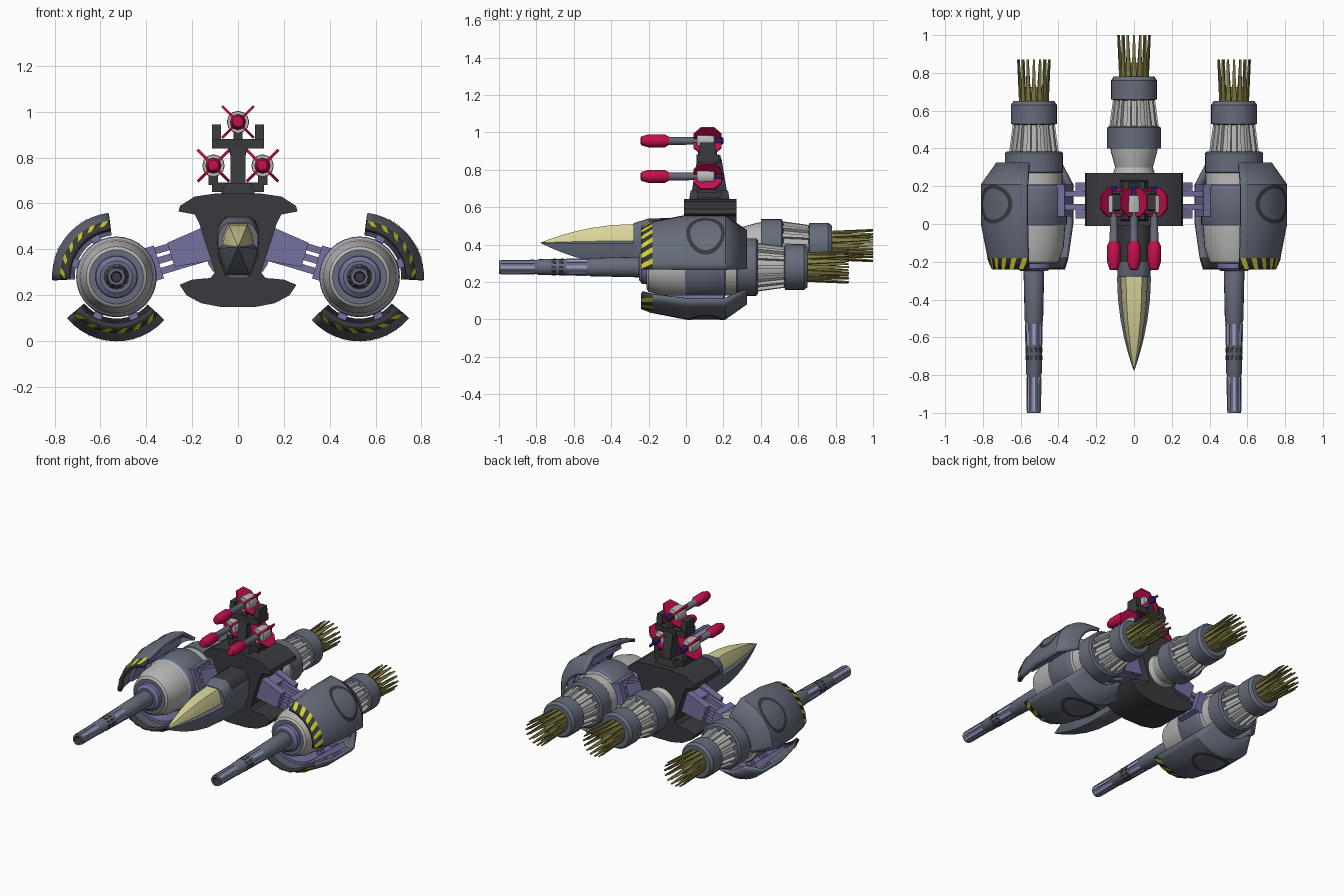
import bpy, bmesh, math
from mathutils import Vector as V

if "Cube" in bpy.data.objects:
    bpy.data.objects.remove(bpy.data.objects["Cube"])

def lin(c):
    c /= 255
    return c / 12.92 if c < .04 else ((c + .055) / 1.055) ** 2.4

MATS = {}
for n, c in dict(slate=(102, 108, 123), light_grey=(184, 184, 183), purple=(116, 113, 158), lilac=(158, 160, 205),
                 charcoal=(58, 57, 62), canopy_cream=(218, 213, 155), olive=(128, 122, 66), crimson=(196, 16, 78),
                 hazard_yellow=(212, 212, 48), navy=(38, 34, 112)).items():
    m = bpy.data.materials.new(n)
    m.diffuse_color = (*map(lin, c), 1)
    m.use_nodes = True
    m.node_tree.nodes["Principled BSDF"].inputs["Base Color"].default_value = m.diffuse_color
    MATS[n] = m
IDX = {n: i for i, n in enumerate(MATS)}

def finish(name, bm, mirror=False, angle=32, mat=None, solid=0):
    bmesh.ops.recalc_face_normals(bm, faces=bm.faces)
    if mat:
        for f in bm.faces:
            f.material_index = IDX[mat]
    me = bpy.data.meshes.new(name)
    bm.to_mesh(me)
    bm.free()
    for m in MATS.values():
        me.materials.append(m)
    o = bpy.data.objects.new(name, me)
    bpy.context.collection.objects.link(o)
    bpy.ops.object.select_all(action='DESELECT')
    o.select_set(True)
    bpy.context.view_layer.objects.active = o
    bpy.ops.object.shade_smooth_by_angle(angle=math.radians(angle))
    if solid:
        s = o.modifiers.new("thickness", 'SOLIDIFY')
        s.thickness, s.offset = solid, -1
    if mirror:
        o.modifiers.new("mirror", 'MIRROR').use_mirror_merge = False
    return o

def loft(bm, rings, mat=None, cap=True):
    """Skin closed rings; mat(i, j) gives the colour of each face."""
    vs = [[bm.verts.new(p) for p in r] for r in rings]
    n = len(vs[0])
    for i in range(len(vs) - 1):
        for j in range(n):
            k = (j + 1) % n
            f = bm.faces.new((vs[i][j], vs[i][k], vs[i + 1][k], vs[i + 1][j]))
            if mat:
                f.material_index = IDX[mat(i, j)]
    if cap:
        for e, i in ((vs[0], 0), (vs[-1], len(vs) - 2)):
            f = bm.faces.new(e)
            if mat:
                f.material_index = IDX[mat(i, 0)]

def pol(cx, cz, r, a, y):
    return V((cx + r * math.cos(a), y, cz + r * math.sin(a)))

def lathe(name, prof, cx, cz, seg=28, mirror=False):
    """Turned part along y: list of (y, radius, colour up to the next point)."""
    bm = bmesh.new()
    loft(bm, [[pol(cx, cz, p[1], 2 * math.pi * j / seg, p[0]) for j in range(seg)] for p in prof],
         lambda i, j: prof[i][2])
    return finish(name, bm, mirror)

def beam(bm, p, q, s0, s1=None, up=(0, 0, 1)):
    """Box from p to q with (width, height) sizes at each end."""
    p, q, up, s1 = V(p), V(q), V(up), s1 or s0
    side = (q - p).cross(up).normalized()
    top = side.cross(q - p).normalized()
    loft(bm, [[c + side * s[0] * a / 2 + top * s[1] * b / 2 for a, b in ((-1, -1), (1, -1), (1, 1), (-1, 1))]
              for c, s in ((p, s0), (q, s1))])

def spokes(name, mat, cx, cz, n, y0, r0, y1, r1, s0, s1=None, mirror=False, off=0):
    bm = bmesh.new()
    for k in range(n):
        a = 2 * math.pi * (k + off) / n
        beam(bm, pol(cx, cz, r0, a, y0), pol(cx, cz, r1, a, y1), s0, s1, pol(0, 0, 1, a, 0))
    return finish(name, bm, mirror, mat=mat)

PX, PZ = .53, .28
D = math.radians

# engines: ribbed cone, slate ring, olive exhaust petals
def engine(tag, cx, cz, y, mirror):
    lathe(tag + "_engine_cone", [(y - .02, .108, "light_grey"), (y + .15, .088, "light_grey")], cx, cz, mirror=mirror)
    spokes(tag + "_engine_ribs", "light_grey", cx, cz, 14, y - .01, .122, y + .15, .1, (.022, .02), (.016, .02), mirror)
    lathe(tag + "_engine_ring", [(y + .14, .105, "slate"), (y + .145, .122, "slate"), (y + .245, .122, "slate"),
          (y + .265, .108, "slate"), (y + .265, .07, "charcoal"), (y + .2, .06, "charcoal")], cx, cz, mirror=mirror)
    lathe(tag + "_exhaust_core", [(y + .22, .068, "olive"), (y + .34, .066, "olive"), (y + .34, .05, "olive"),
          (y + .27, .03, "olive")], cx, cz, 16, mirror)
    spokes(tag + "_exhaust_petals", "olive", cx, cz, 16, y + .24, .072, y + .485, .086, (.028, .012), (.01, .006), mirror)
    spokes(tag + "_inner_petals", "olive", cx, cz, 10, y + .26, .052, y + .485, .056, (.024, .01), (.01, .006), mirror, .5)

engine("pod", PX, PZ, .385, True)
engine("centre", 0, .395, .515, False)
lathe("centre_engine_neck", [(.24, .12, "light_grey"), (.3, .1, "light_grey"), (.38, .122, "light_grey"),
      (.4, .125, "slate"), (.4, .142, "slate"), (.51, .142, "slate"), (.52, .125, "slate"), (.52, .08, "slate")], 0, .395)

# pod bodies
lathe("pod_body", [(-.25, .05, "slate"), (-.25, .07, "purple"), (-.235, .09, "purple"), (-.21, .092, "slate"),
      (-.21, .118, "light_grey"), (-.2, .132, "light_grey"), (-.12, .158, "light_grey"), (-.01, .166, "light_grey"),
      (-.005, .17, "purple"), (.005, .176, "slate"), (.19, .176, "purple"), (.205, .17, "light_grey"),
      (.21, .152, "light_grey"), (.27, .15, "slate"), (.275, .154, "slate"), (.375, .154, "slate"),
      (.385, .142, "slate"), (.385, .1, "slate")], PX, PZ, 32, True)

# gun barrels
lathe("gun_barrel", [(-.93, .02, "charcoal"), (-1, .024, "slate"), (-1, .036, "slate"), (-.8, .037, "slate"),
      (-.79, .042, "slate"), (-.52, .045, "slate"), (-.51, .049, "slate"), (-.24, .055, "slate"),
      (-.22, .05, "slate")], PX, PZ, 20, True)
spokes("barrel_strips_front", "lilac", PX, PZ, 8, -.99, .0355, -.81, .0365, (.014, .006), mirror=True)
spokes("barrel_strips_rear", "lilac", PX, PZ, 8, -.64, .0425, -.53, .044, (.016, .006), mirror=True)
for k, y in enumerate((-.72, -.68)):
    spokes("barrel_vents_%d" % k, "charcoal", PX, PZ, 10, y, .0415, y + .025, .042, (.014, .006), mirror=True)

# armour shields with hazard stripes and round hatches
SH = [(-.24, .222), (-.18, .246), (0, .281), (.21, .281), (.325, .2)]
for tag, a0, a1 in (("outer", D(-3), D(83)), ("lower", D(-138), D(-40))):
    bm, N = bmesh.new(), 12
    g = [[bm.verts.new(pol(PX, PZ, r, a0 + (a1 - a0) * j / N, y)) for j in range(N + 1)] for y, r in SH]
    for i in range(4):
        for j in range(N):
            f = bm.faces.new((g[i][j], g[i][j + 1], g[i + 1][j + 1], g[i + 1][j]))
            f.material_index = IDX["slate" if i else "charcoal"]
    finish(tag + "_shield", bm, True, 20)
    o = bpy.data.objects[tag + "_shield"]
    # make the shell face outwards before thickening inwards
    f = o.data.polygons[len(o.data.polygons) // 2]
    if f.normal.dot(f.center - V((PX, f.center.y, PZ))) < 0:
        o.data.flip_normals()
    s = o.modifiers.new("thickness", 'SOLIDIFY')
    s.thickness, s.offset = .022, -1
    bm, n = bmesh.new(), 6
    st = (a1 - a0) / n
    for k in range(n):
        b = a0 + st * k
        lo = [pol(PX, PZ, SH[0][1] + .003, b + st * t, -.24) for t in (.02, .25, .5)]
        hi = [pol(PX, PZ, SH[1][1] + .003, b + st * t, -.18) for t in (.5, .74, .98)]
        for i in range(2):
            bm.faces.new([bm.verts.new(p) for p in (lo[i], lo[i + 1], hi[i + 1], hi[i])])
    finish(tag + "_hazard_stripes", bm, True, mat="hazard_yellow")
    bm, am = bmesh.new(), (a0 + a1) / 2
    loft(bm, [[pol(PX, PZ, .284, am + s * .13 / .281 * math.cos(t), .105 + s * .103 * math.sin(t))
               for t in [2 * math.pi * k / 32 for k in range(32)]] for s in (1, .8)], cap=False)
    finish(tag + "_hatch_ring", bm, True, mat="charcoal")
    # brackets carrying the shield
    bm = bmesh.new()
    for t in (.25, .75):
        a = a0 + (a1 - a0) * t
        for y in (.03, .17):
            beam(bm, pol(PX, PZ, .15, a, y), pol(PX, PZ, .265, a, y), (.04, .035), up=(0, 1, 0))
    loft(bm, [[pol(PX, PZ, r, am + (a1 - a0) * t, y) for r, y in ((.2, -.12), (.22, -.12), (.245, .2), (.2, .2))]
              for t in (-.42, -.28, -.14, 0, .14, .28, .42)])
    finish(tag + "_shield_bracket", bm, True, mat="purple")

# central hull: waisted profile extruded along y
half = [(.1, .643), (.19, .63), (.252, .59), (.26, .565), (.188, .552), (.168, .51), (.143, .43), (.1, .3),
        (.12, .275), (.2, .268), (.255, .245), (.225, .2), (.16, .165), (.07, .148)]
prof = half + [(-x, z) for x, z in reversed(half)]
bm = bmesh.new()
loft(bm, [[(x, y, z) for x, z in prof] for y in (-.01, .27)])
finish("central_hull", bm, mat="charcoal")

# nose: frame, canopy and belly as one loft
sec = [(.042, .51), (.062, .465), (.07, .42), (.09, .405), (.085, .37), (.052, .285)]
sec += [(-x, z) for x, z in reversed(sec)]
bm, rings = bmesh.new(), []
for t in (.004, .05, .12, .22, .36, .54, .76, 1):
    s = 1 - (1 - t) ** 2
    rings.append([(x * s, -.78 + .5 * t, .41 + (z - .41) * s) for x, z in sec])
loft(bm, rings, lambda i, j: "canopy_cream" if j in (0, 1, 9, 10, 11) and i > 0 else "slate")
finish("cockpit_nose", bm, angle=28)
fr = [(.045, .515), (.068, .5), (.088, .46), (.086, .38), (.055, .285), (.035, .275)]
fr += [(-x, z) for x, z in reversed(fr)]
bm = bmesh.new()
loft(bm, [[(x * k, y, z + dz * (z > .4)) for x, z in fr] for y, dz, k in ((-.28, 0, 1), (-.2, .025, 1.02), (.05, .03, 1.05))],
     lambda i, j: "slate" if i == 0 or 1 < j < 9 else "charcoal")
finish("cockpit_frame", bm)

# struts between hull and pods
bm = bmesh.new()
d = V((.957, 0, -.29))
for y in (.055, .195):
    beam(bm, V((.13, y, .425)), V((.13, y, .425)) + d * .17, (.05, .15), (.05, .11))
beam(bm, (.12, .125, .42), (.215, .125, .392), (.15, .13))
for y in (.09, .16):
    for dz in (.047, 0, -.05):
        p = V((.2, y, .395 + dz))
        beam(bm, p, p + d * .22, (.03, .03))
beam(bm, V((.345, .125, .345)), V((.41, .125, .325)), (.17, .15))
finish("pod_strut", bm, True, mat="purple")

# missile tower
bm = bmesh.new()
beam(bm, (0, .125, .63), (0, .125, .69), (.16, .22), (.11, .2), (0, 1, 0))
beam(bm, (-.113, .125, .67), (.113, .125, .67), (.13, .042))
beam(bm, (0, .125, .68), (0, .125, .86), (.065, .19), (.065, .13), (0, 1, 0))
beam(bm, (0, .125, .8), (0, .125, .88), (.06, .13), (.11, .12), (0, 1, 0))
beam(bm, (-.113, .115, .86), (.113, .115, .86), (.12, .042))
for s in (-1, 1):
    beam(bm, (s * .094, .115, .85), (s * .094, .115, .945), (.04, .1), (.04, .08), (0, 1, 0))
    beam(bm, (s * .108, .115, .68), (s * .108, .115, .73), (.04, .1), up=(0, 1, 0))
beam(bm, (0, .115, .87), (0, .115, .92), (.04, .1), up=(0, 1, 0))
finish("missile_tower", bm, mat="charcoal")

# missiles
def missile(tag, x, z, mirror):
    lathe(tag + "_missile", [(-.243, .016, "crimson"), (-.238, .024, "crimson"), (-.2, .035, "crimson"),
          (-.115, .035, "crimson"), (-.09, .022, "slate"), (.06, .02, "light_grey"), (.06, .047, "light_grey"),
          (.085, .049, "light_grey"), (.15, .045, "light_grey"), (.155, .022, "navy"), (.19, .022, "navy"),
          (.2, .014, "navy")], x, z, 12, mirror)
    bm = bmesh.new()
    for k in range(4):
        a = D(45 + 90 * k)
        t = pol(0, 0, .006, a + math.pi / 2, 0)
        pts = [pol(x, z, r, a, y) for r, y in ((.01, .04), (.05, .04), (.098, .08), (.098, .15), (.05, .19), (.01, .19))]
        loft(bm, [[p - t for p in pts], [p + t for p in pts]])
    finish(tag + "_missile_fins", bm, mirror, mat="crimson")

missile("top", 0, .955, False)
missile("side", .107, .765, True)
